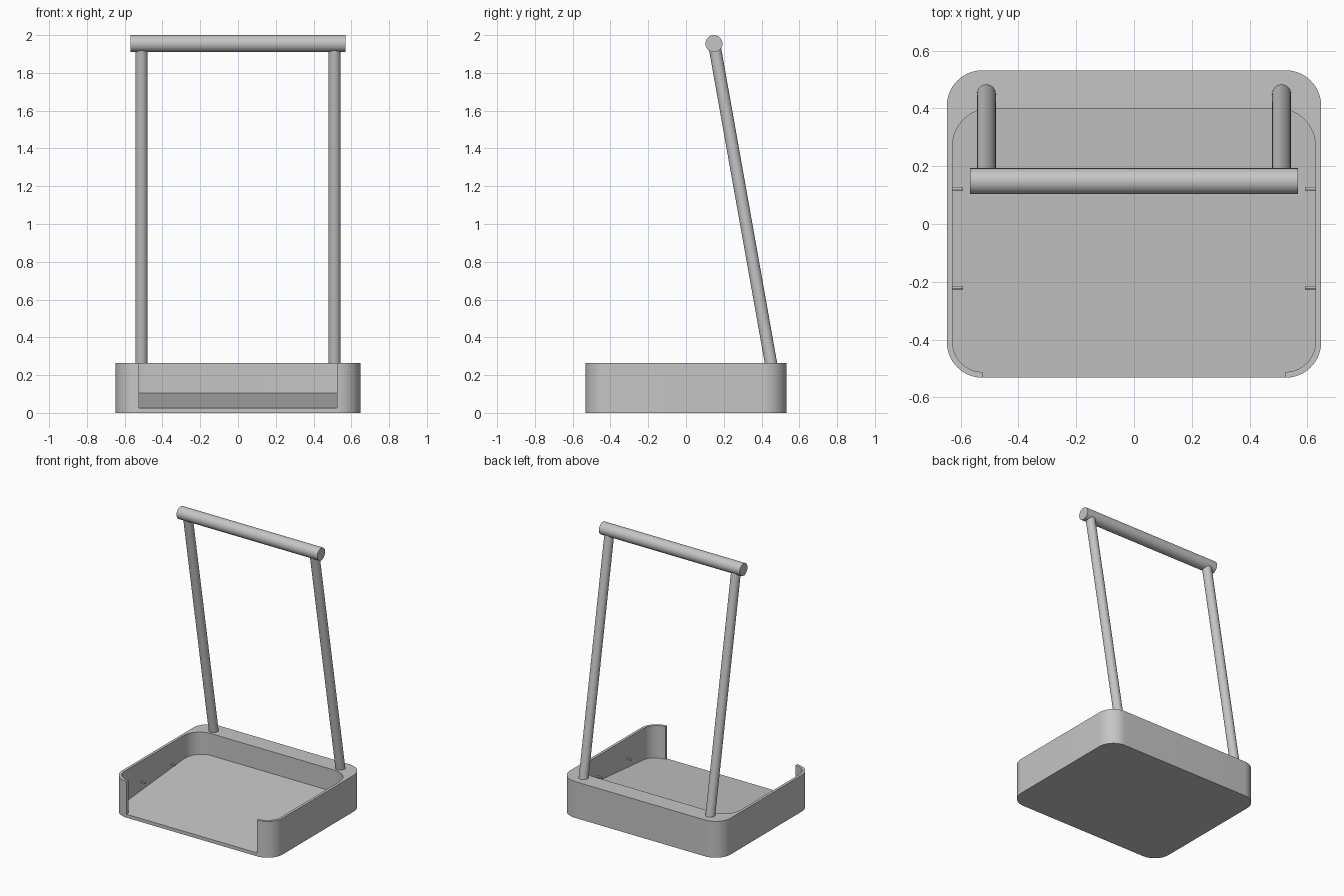
import bpy, bmesh, math
from mathutils import Vector

cube = bpy.data.objects.get("Cube")
if cube:
    bpy.data.objects.remove(cube, do_unlink=True)

gray = bpy.data.materials.new("plain gray")
gray.use_nodes = True
COLOR = (0.56, 0.56, 0.56, 1)
gray.diffuse_color = COLOR
gray.node_tree.nodes["Principled BSDF"].inputs["Base Color"].default_value = COLOR


def finish(name, bm):
    bmesh.ops.recalc_face_normals(bm, faces=bm.faces)
    mesh = bpy.data.meshes.new(name)
    bm.to_mesh(mesh)
    bm.free()
    mesh.materials.append(gray)
    ob = bpy.data.objects.new(name, mesh)
    bpy.context.collection.objects.link(ob)
    return ob


def smooth(ob):
    bpy.ops.object.select_all(action="DESELECT")
    ob.select_set(True)
    bpy.context.view_layer.objects.active = ob
    bpy.ops.object.shade_smooth_by_angle(angle=math.radians(30))


def arc(cx, cy, r, start, steps=16):
    """Quarter circle, counter-clockwise from the start angle."""
    angles = [math.radians(start + 90 * i / steps) for i in range(steps + 1)]
    return [(cx + r * math.cos(a), cy + r * math.sin(a)) for a in angles]


def prism(name, outline, bottom, top):
    """Upright solid whose bottom height may depend on y."""
    bm = bmesh.new()
    low = [bm.verts.new((x, y, bottom(y))) for x, y in outline]
    high = [bm.verts.new((x, y, top)) for x, y in outline]
    bm.faces.new(low)
    bm.faces.new(high)
    for i in range(len(low)):
        j = (i + 1) % len(low)
        bm.faces.new((low[i], low[j], high[j], high[i]))
    return finish(name, bm)


def rod(name, start, end, radius, sides=48):
    start, end = Vector(start), Vector(end)
    axis = end - start
    bm = bmesh.new()
    bmesh.ops.create_cone(bm, cap_ends=True, segments=sides, radius1=radius,
                          radius2=radius, depth=axis.length)
    ob = finish(name, bm)
    ob.location = (start + end) / 2
    ob.rotation_euler = axis.to_track_quat("Z", "Y").to_euler()
    smooth(ob)
    return ob


# Base block with rounded corners
HX, HY, R, H = 0.648, 0.532, 0.123, 0.265
cx, cy = HX - R, HY - R
base_outline = (arc(cx, cy, R, 0) + arc(-cx, cy, R, 90)
                + arc(-cx, -cy, R, 180) + arc(cx, -cy, R, 270))
base = prism("base_tray", base_outline, lambda y: 0, H)

# Tray recess: open at the front, floor rising towards the back
r_in, r_back = R - 0.02, 0.13
bx, by = HX - 0.02 - r_back, 0.40 - r_back
recess = (arc(bx, by, r_back, 0) + arc(-bx, by, r_back, 90)
          + arc(-cx, -cy, r_in, 180) + [(-cx, -0.7), (cx, -0.7)]
          + arc(cx, -cy, r_in, 270))
cutter = prism("recess_cutter", recess,
               lambda y: 0.025 + 0.08 * (y + HY) / (0.40 + HY), 0.5)
cutter.hide_render = True
cut = base.modifiers.new("recess", "BOOLEAN")
cut.operation = "DIFFERENCE"
cut.solver = "EXACT"
cut.object = cutter
bpy.context.view_layer.objects.active = base
bpy.ops.object.modifier_apply(modifier=cut.name)
bpy.data.objects.remove(cutter, do_unlink=True)
smooth(base)

# Leaning posts and small wall pegs on both sides
for side, s in (("left", 1), ("right", -1)):
    rod(side + "_post", (s * 0.511, 0.461, 0.2), (s * 0.511, 0.149, 1.955), 0.0325)
    for place, y in (("front", -0.22), ("back", 0.122)):
        rod(f"{side}_{place}_peg", (s * 0.635, y, 0.117), (s * 0.592, y, 0.117), 0.006, 16)

# Handle bar across the top
rod("handle_bar", (-0.568, 0.148, 1.955), (0.568, 0.148, 1.955), 0.045)
